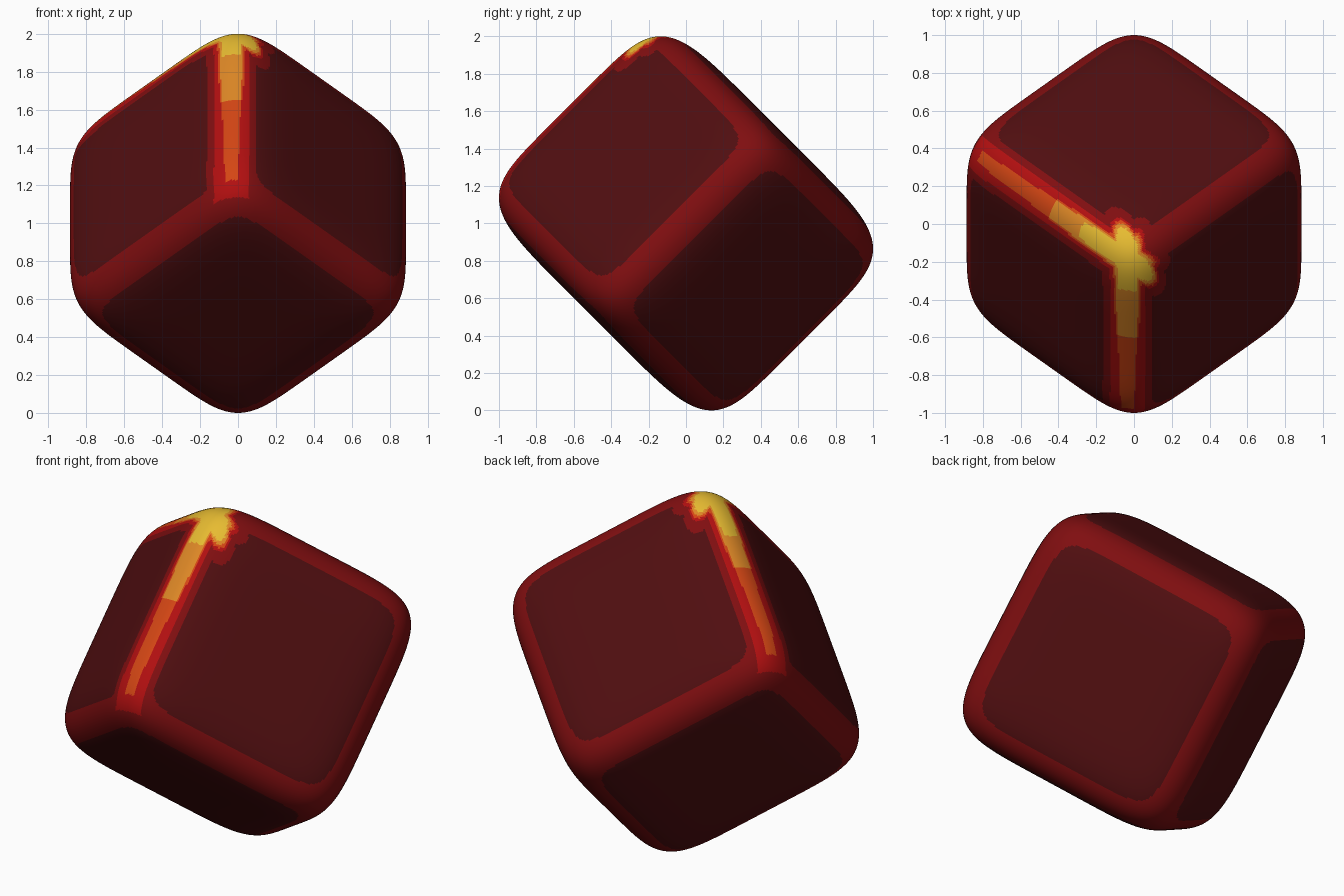
import bpy, bmesh, math
from mathutils import Matrix, Vector

if "Cube" in bpy.data.objects:
    bpy.data.objects.remove(bpy.data.objects["Cube"])

P = 5.75          # roundness exponent of the bulging cube
S = 0.707         # half size across the faces
CUTS = 109
R2 = math.sqrt(0.5)

# Flat colours, cold to hot
colours = [("maroon", (80, 14, 16)), ("dark_red", (128, 14, 16)),
           ("red", (178, 15, 16)), ("orange", (212, 70, 20)),
           ("amber", (222, 136, 38)), ("yellow", (234, 190, 50))]


def linear(c):
    c /= 255
    return c / 12.92 if c <= 0.04045 else ((c + 0.055) / 1.055) ** 2.4


def heat(a, t, along, yellow_start):
    """Colour index of the glowing strip on the edge where a and t meet."""
    off = (a - t) * R2 + 0.035
    d = math.hypot(off, max(0.0, 0.585 - max(a, t)))
    if along < -0.61 or d > 0.13:
        return 0
    core = 0.05 + 0.03 * along
    if d < core - 0.012 and along > yellow_start:
        return 5
    if d < core and along > 0.04:
        return 4
    if d < core + (0.01 if along > 0.04 else 0) and along > -0.53:
        return 3
    return 2 if d < 0.092 else 1


def colour_index(c):
    v, u, t = c
    # rounded-square face panels, lighter red along all edges
    m = sorted((abs(v), abs(u), abs(t)))
    panel = (m[0] ** 8 + m[1] ** 8) ** 0.125
    edge = 1 if panel > 0.55 else 0
    return max(edge, heat(v, t, u, 0.38), heat(u, t, v, 0.25))


# Bulging cube made from a gridded cube
bm = bmesh.new()
bmesh.ops.create_cube(bm, size=2)
bmesh.ops.subdivide_edges(bm, edges=bm.edges[:], cuts=CUTS, use_grid_fill=True)
for vert in bm.verts:
    x, y, z = vert.co
    n = (abs(x) ** P + abs(y) ** P + abs(z) ** P) ** (1 / P)
    vert.co *= S / n
for f in bm.faces:
    f.smooth = True
    f.material_index = colour_index(f.calc_center_median())

# Stand it on one corner
axes = Matrix(((R2, -0.5, 0.5), (0, R2, R2), (-R2, -0.5, 0.5))).transposed()
bm.transform(Matrix.Translation(Vector((0, 0, 1))) @ axes.to_4x4())

mesh = bpy.data.meshes.new("rounded_cube")
bm.to_mesh(mesh)
bm.free()
for name, rgb in colours:
    mat = bpy.data.materials.new(name)
    mat.diffuse_color = (*[linear(c) for c in rgb], 1)
    mat.use_nodes = True
    mat.node_tree.nodes["Principled BSDF"].inputs["Base Color"].default_value = mat.diffuse_color
    mesh.materials.append(mat)
cube = bpy.data.objects.new("rounded_cube", mesh)
bpy.context.collection.objects.link(cube)
